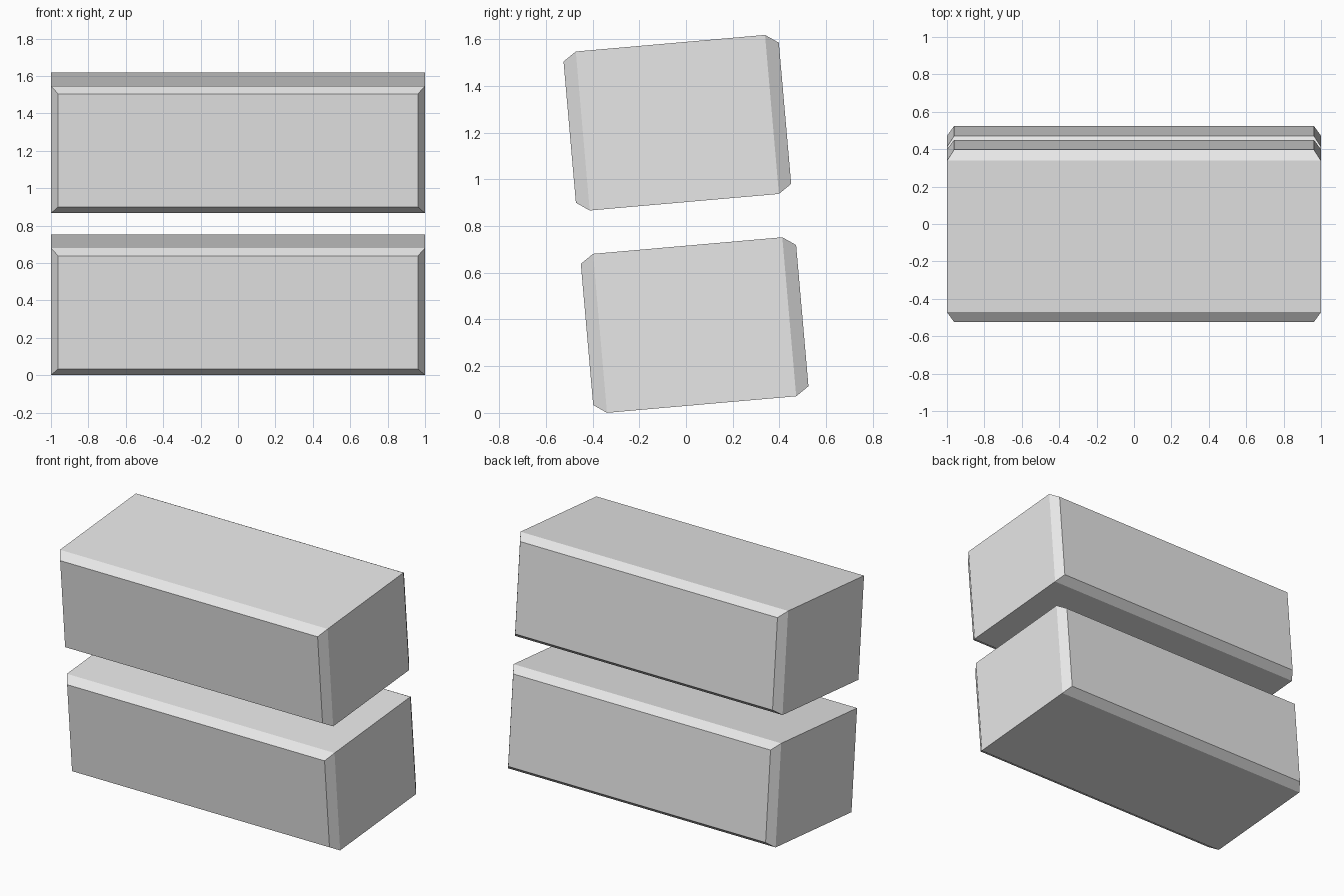
import bpy
import bmesh
from math import radians
from mathutils import Matrix

cube = bpy.data.objects.get("Cube")
if cube:
    bpy.data.objects.remove(cube, do_unlink=True)

GREY = (0.8, 0.8, 0.8, 1.0)
grey = bpy.data.materials.new("plain_grey")
grey.use_nodes = True
grey.diffuse_color = GREY
grey.node_tree.nodes["Principled BSDF"].inputs["Base Color"].default_value = GREY

WIDTH, DEPTH, HEIGHT = 2.0, 0.813, 0.683
INSET, RISE = 0.054, 0.056
TILT = radians(5)


def tilted_block(name, y, z):
    """Box with a raised, bevelled panel on its front and back."""
    bm = bmesh.new()
    bmesh.ops.create_cube(bm, size=1)
    bmesh.ops.scale(bm, vec=(WIDTH, DEPTH, HEIGHT), verts=bm.verts)
    bm.normal_update()
    # Raised panels
    panels = [f for f in bm.faces if abs(f.normal.y) > 0.9]
    bmesh.ops.inset_individual(bm, faces=panels, thickness=INSET, depth=RISE)
    # Lean the block and put it in place
    bm.transform(Matrix.Translation((0, y, z)) @ Matrix.Rotation(TILT, 4, "X"))
    mesh = bpy.data.meshes.new(name)
    bm.to_mesh(mesh)
    bm.free()
    mesh.materials.append(grey)
    obj = bpy.data.objects.new(name, mesh)
    bpy.context.collection.objects.link(obj)


tilted_block("lower_block", 0.037, 0.376)
tilted_block("upper_block", -0.037, 1.242)
